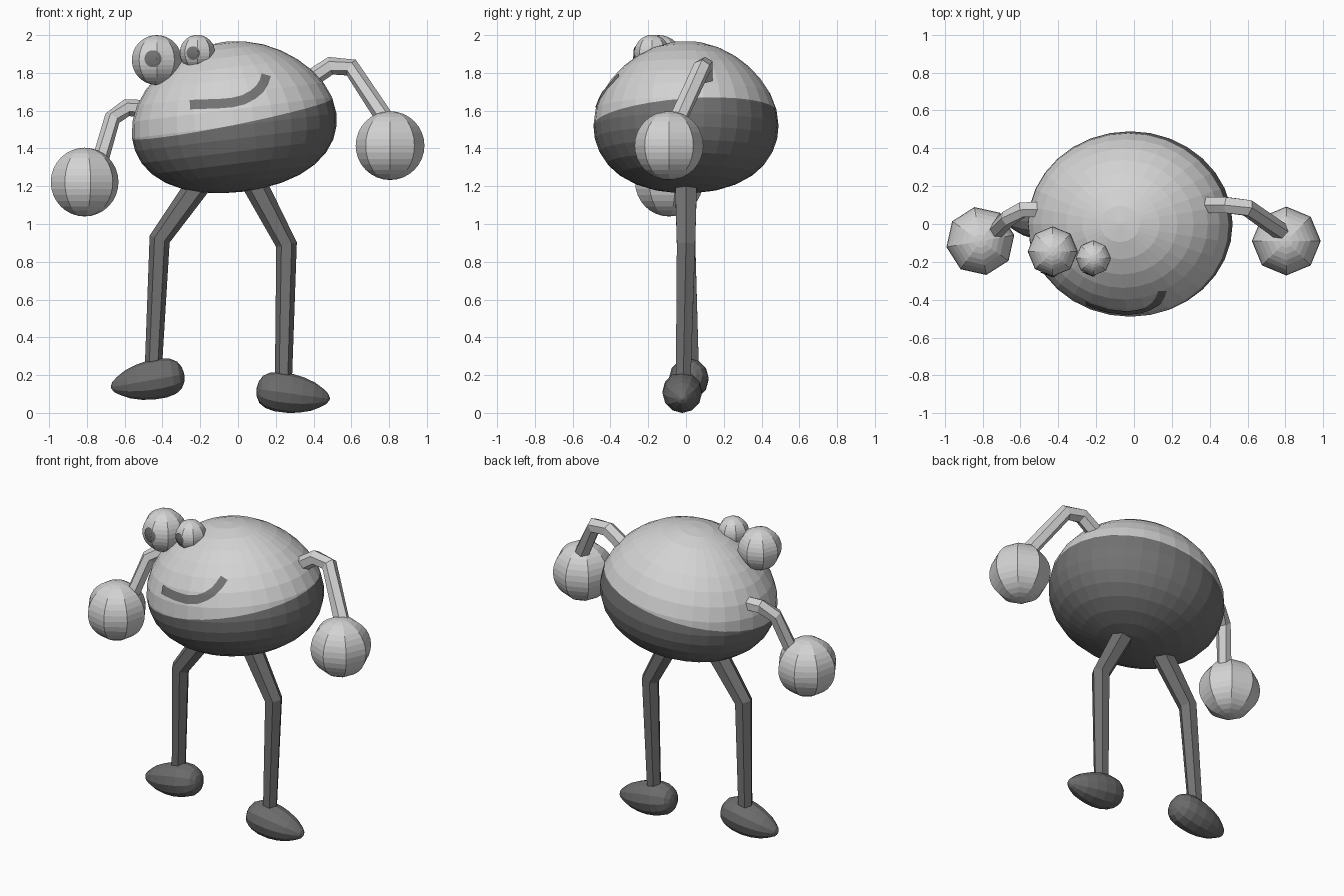
import bpy, bmesh, math
from mathutils import Vector, Matrix
from mathutils.bvhtree import BVHTree

if "Cube" in bpy.data.objects:
    bpy.data.objects.remove(bpy.data.objects["Cube"])


def material(name, v):
    m = bpy.data.materials.new(name)
    m.diffuse_color = (v, v, v, 1)
    m.use_nodes = True
    m.node_tree.nodes["Principled BSDF"].inputs["Base Color"].default_value = m.diffuse_color
    return m


LIGHT = material("light grey", 0.65)
DARK = material("dark grey", 0.17)
BOOT = material("boot grey", 0.15)


def finish(name, bm, mats):
    bmesh.ops.recalc_face_normals(bm, faces=bm.faces)
    me = bpy.data.meshes.new(name)
    bm.to_mesh(me)
    bm.free()
    for m in mats:
        me.materials.append(m)
    ob = bpy.data.objects.new(name, me)
    bpy.context.collection.objects.link(ob)
    return ob


def ball(name, center, r, turn=0):
    bm = bmesh.new()
    bmesh.ops.create_uvsphere(bm, u_segments=8, v_segments=16, radius=r)
    bmesh.ops.transform(bm, verts=bm.verts, matrix=Matrix.Translation(center)
                        @ Matrix.Rotation(math.radians(turn), 4, 'Z'))
    tree = BVHTree.FromBMesh(bm)
    finish(name, bm, [LIGHT])
    return tree


def loft(name, sections, sides, mat):
    """Tube through (x, y, z, radius) sections."""
    bm = bmesh.new()
    pts = [Vector(s[:3]) for s in sections]
    rings = []
    for i, p in enumerate(pts):
        a = (p - pts[i - 1]).normalized() if i else Vector()
        b = (pts[i + 1] - p).normalized() if i + 1 < len(pts) else Vector()
        t = (a + b).normalized()
        u = t.cross(Vector((0, 1, 0))).normalized()
        w = t.cross(u)
        r = sections[i][3]
        rings.append([bm.verts.new(p + r * (u * math.cos(k * math.tau / sides)
                                            + w * math.sin(k * math.tau / sides)))
                      for k in range(sides)])
    for r0, r1 in zip(rings, rings[1:]):
        for k in range(sides):
            n = (k + 1) % sides
            bm.faces.new((r0[k], r0[n], r1[n], r1[k]))
    bm.faces.new(rings[0])
    bm.faces.new(rings[-1])
    return finish(name, bm, [mat])


def plate(name, rows, tree, closed):
    """Thin decal: rows of (x, z) points dropped on the front of a surface."""
    bm = bmesh.new()
    grid = []
    for row in rows:
        line = []
        for x, z in row:
            hit = tree.ray_cast(Vector((x, -2, z)), Vector((0, 1, 0)))[0]
            line.append(bm.verts.new((x, hit.y - 0.006, z)))
        grid.append(line)
    for a, b in zip(grid, grid[1:]):
        for k in range(len(a) if closed else len(a) - 1):
            n = (k + 1) % len(a)
            bm.faces.new((a[k], b[k], b[n], a[n]))
    if closed:
        bm.faces.new(grid[0])
    ob = finish(name, bm, [DARK])
    # make sure the plate faces forward
    if ob.data.polygons[0].normal.y > 0:
        ob.data.flip_normals()


# Body: tilted egg, cut along a sloping line into light top and dark bottom
bm = bmesh.new()
bmesh.ops.create_uvsphere(bm, u_segments=32, v_segments=16, radius=1)
for v in bm.verts:
    up = v.co.z > 0
    bulge = 0.98 if up else 1 + 0.12 * (1 - v.co.z ** 2) * v.co.z ** 2
    if up:
        bulge = 1 - 0.1 * (1 - v.co.z ** 2) * v.co.z ** 2
    v.co = Vector((v.co.x * 0.545 * bulge, v.co.y * 0.49 * bulge,
                   v.co.z * (0.448 if up else 0.352) * bulge))
bmesh.ops.transform(bm, verts=bm.verts, matrix=Matrix.Translation((-0.02, 0, 1.52))
                    @ Matrix.Rotation(math.radians(-7), 4, 'Y'))
body_tree = BVHTree.FromBMesh(bm)
cut_co, cut_no = Vector((0, 0, 1.565)), Vector((-0.2, -0.075, 1)).normalized()
bmesh.ops.bisect_plane(bm, geom=bm.verts[:] + bm.edges[:] + bm.faces[:],
                       plane_co=cut_co, plane_no=cut_no)
for f in bm.faces:
    f.material_index = 0 if (f.calc_center_median() - cut_co).dot(cut_no) > 0 else 1
finish("body", bm, [LIGHT, DARK])

# Mouth: crooked smile strip
path = [(-0.255, 1.632), (-0.17, 1.635), (-0.09, 1.638), (-0.03, 1.643), (0.03, 1.658),
        (0.08, 1.685), (0.115, 1.715), (0.137, 1.75), (0.15, 1.79)]
dense = []
for a, b in zip(path, path[1:]):
    dense += [Vector(a).lerp(Vector(b), k / 3) for k in range(3)]
dense.append(Vector(path[-1]))
rows = []
for i, p in enumerate(dense):
    d = (dense[min(i + 1, len(dense) - 1)] - dense[max(i - 1, 0)]).normalized()
    rows.append([(p.x - d.y * s, p.y + d.x * s) for s in (-0.025, -0.012, 0, 0.012, 0.025)])
plate("mouth", rows, body_tree, False)

# Eyes with pupils
for side, c, r, px, pz, pr in (("large", (-0.43, -0.145, 1.868), 0.132, -0.45, 1.875, 0.045),
                               ("small", (-0.215, -0.18, 1.908), 0.093, -0.237, 1.905, 0.036)):
    tree = ball(side + "_eye", c, r)
    rings = [[(px + pr * f * math.cos(k * math.tau / 24), pz + pr * f * math.sin(k * math.tau / 24))
              for k in range(24)] for f in (0.1, 0.4, 0.7, 1)]
    plate(side + "_pupil", rings, tree, True)

# Arms and round hands
loft("left_arm", [(-0.44, 0.08, 1.61, 0.046), (-0.59, 0.075, 1.615, 0.046),
                  (-0.665, 0.03, 1.56, 0.044), (-0.74, -0.05, 1.30, 0.044)], 6, LIGHT)
loft("right_arm", [(0.35, 0.10, 1.745, 0.048), (0.49, 0.10, 1.838, 0.048),
                   (0.60, 0.085, 1.828, 0.048), (0.79, -0.05, 1.54, 0.048)], 6, LIGHT)
ball("left_hand", (-0.812, -0.09, 1.222), 0.182, 10)
ball("right_hand", (0.805, -0.09, 1.415), 0.182)

# Legs
loft("left_leg", [(-0.13, 0, 1.32, 0.07), (-0.415, 0, 0.92, 0.056),
                  (-0.45, 0.03, 0.2, 0.045)], 6, DARK)
loft("right_leg", [(0.03, 0, 1.32, 0.07), (0.257, 0, 0.89, 0.056),
                   (0.24, -0.015, 0.15, 0.045)], 6, DARK)

# Boots: blunt heel inside, tapered toe pointing outward
profile = [(0, 0.005), (0.006, 0.04), (0.025, 0.073), (0.06, 0.095), (0.11, 0.105), (0.18, 0.104),
           (0.24, 0.094), (0.30, 0.075), (0.345, 0.05), (0.375, 0.028), (0.388, 0.005)]
for name, sx, hx, y, hz, slope in (("left_boot", -1, -0.285, 0.015, 0.205, -0.18),
                                   ("right_boot", 1, 0.098, -0.02, 0.128, -0.14)):
    loft(name, [(hx + sx * d, y, hz + slope * d, r) for d, r in profile], 12, BOOT)
